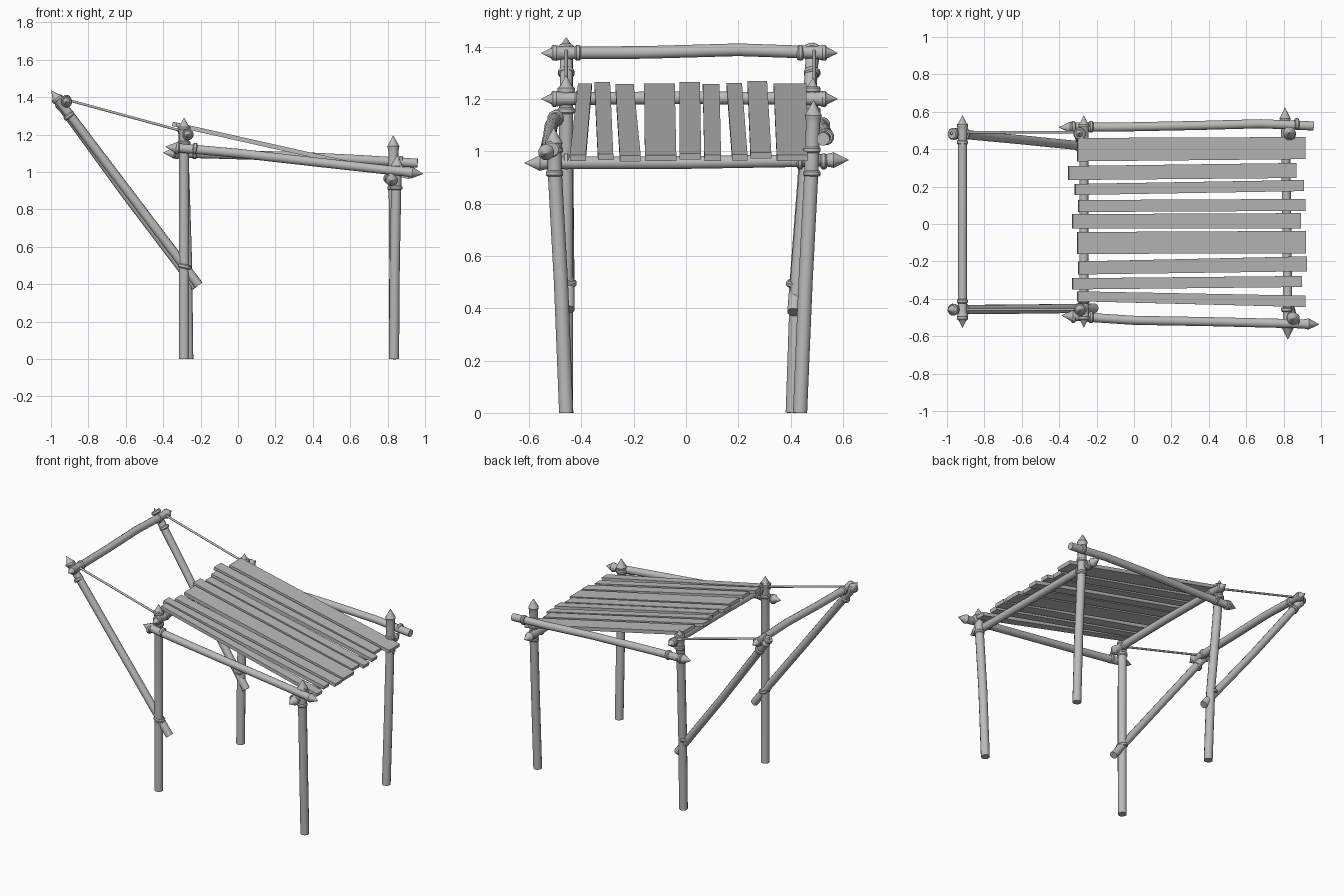
import bpy
import bmesh
import math
from mathutils import Vector

if "Cube" in bpy.data.objects:
    bpy.data.objects.remove(bpy.data.objects["Cube"], do_unlink=True)

SIDES = 12
wood = bpy.data.materials.new("grey wood")
wood.use_nodes = True
grey = (0.5, 0.5, 0.5, 1)
wood.diffuse_color = grey
wood.node_tree.nodes["Principled BSDF"].inputs["Base Color"].default_value = grey


def finish(name, bm, smooth=True):
    bmesh.ops.recalc_face_normals(bm, faces=bm.faces)
    mesh = bpy.data.meshes.new(name)
    bm.to_mesh(mesh)
    bm.free()
    mesh.materials.append(wood)
    obj = bpy.data.objects.new(name, mesh)
    bpy.context.collection.objects.link(obj)
    if smooth:
        bpy.ops.object.select_all(action="DESELECT")
        obj.select_set(True)
        bpy.context.view_layer.objects.active = obj
        bpy.ops.object.shade_smooth_by_angle(angle=math.radians(35))
    return obj


def sweep(name, path, radii):
    """Round tube through the path, one radius per point, capped at both ends."""
    path = [Vector(p) for p in path]
    side = (path[-1] - path[0]).orthogonal().normalized()
    bm = bmesh.new()
    rings = []
    for i, p in enumerate(path):
        t = (path[min(i + 1, len(path) - 1)] - path[max(i - 1, 0)]).normalized()
        u = (side - t * side.dot(t)).normalized()
        v = t.cross(u)
        angles = [2 * math.pi * k / SIDES for k in range(SIDES)]
        rings.append([bm.verts.new(p + radii[i] * (u * math.cos(a) + v * math.sin(a)))
                      for a in angles])
    for a, b in zip(rings, rings[1:]):
        for k in range(SIDES):
            n = (k + 1) % SIDES
            bm.faces.new((a[k], a[n], b[n], b[k]))
    bm.faces.new(rings[0][::-1])
    bm.faces.new(rings[-1])
    return finish(name, bm)


def pole(name, path, r=0.027, start_tip=False, end_tip=False):
    """Pole with optional flared, sharpened ends; the tips lie on the end points."""
    path = [Vector(p) for p in path]

    def tip(end, inner):
        d = (inner - end).normalized()
        steps = [(0, 0.001), (0.058, r + 0.006), (0.068, r + 0.003), (0.085, r)]
        return [(end + d * s, rad) for s, rad in steps]

    pts = [(p, r) for p in path]
    if start_tip:
        pts[:1] = tip(path[0], path[1])
    if end_tip:
        pts[-1:] = tip(path[-1], path[-2])[::-1]
    return sweep(name, [p for p, _ in pts], [q for _, q in pts])


def lashing(name, center, axis, r=0.033, length=0.024):
    """Bulged band around a pole."""
    c, d = Vector(center), Vector(axis).normalized()
    shape = [(-0.5, -0.005), (-0.25, 0.001), (0.25, 0.001), (0.5, -0.005)]
    return sweep(name, [c + d * length * s for s, _ in shape], [r + q for _, q in shape])


# Four posts
posts = {
    "high_right_post": [(-0.288, -0.458, 0), (-0.288, -0.459, 0.6), (-0.288, -0.458, 1.29)],
    "high_left_post": [(-0.266, 0.408, 0), (-0.272, 0.425, 0.5), (-0.288, 0.465, 1.0),
                       (-0.292, 0.487, 1.28)],
    "low_right_post": [(0.834, -0.458, 0), (0.838, -0.478, 0.5), (0.846, -0.502, 0.93),
                       (0.852, -0.506, 1.09)],
    "low_left_post": [(0.834, 0.436, 0), (0.836, 0.457, 0.5), (0.832, 0.482, 0.98),
                      (0.83, 0.488, 1.195)],
}
for name, path in posts.items():
    pole(name, path, 0.028, end_tip=True)

# Cross beams, sharpened at both ends
beams = {
    "low_cross_beam": [(0.823, -0.617, 0.955), (0.817, 0, 0.957), (0.807, 0.622, 0.967)],
    "high_cross_beam": [(-0.268, -0.553, 1.2), (-0.268, 0, 1.205), (-0.268, 0.58, 1.2)],
    "awning_cross_beam": [(-0.917, -0.553, 1.375), (-0.917, -0.15, 1.378),
                          (-0.917, 0.2, 1.388), (-0.917, 0.58, 1.375)],
}
for name, path in beams.items():
    pole(name, path, 0.025, True, True)

# Side rails
pole("right_rail", [(-0.387, -0.488, 1.135), (-0.2, -0.502, 1.118), (0, -0.515, 1.1),
                    (0.4, -0.522, 1.055), (0.99, -0.536, 0.99)], 0.025, True, True)
pole("left_rail", [(-0.4, 0.517, 1.103), (-0.1, 0.518, 1.095), (0.35, 0.527, 1.082),
                   (0.68, 0.536, 1.065), (0.96, 0.524, 1.047)], 0.025, True, False)

# Slanted braces
braces = {
    "right_brace": [(-0.21, -0.45, 0.395), (-0.6, -0.455, 0.91), (-0.998, -0.458, 1.435)],
    "left_brace": [(-0.225, 0.412, 0.385), (-0.6, 0.45, 0.88), (-0.985, 0.486, 1.41)],
}
for name, path in braces.items():
    pole(name, path, 0.025, end_tip=True)

# Stay ropes
for name, y in (("right_rope", -0.458), ("left_rope", 0.49)):
    sweep(name, [(-0.91, y, 1.385), (-0.285, y, 1.215)], [0.007, 0.007])

# Lashings at the joints
for name, x, y in (("right", -0.288, -0.458), ("left", -0.29, 0.482)):
    for z in (1.155, 1.235):
        lashing("high_" + name + "_post_lashing", (x, y, z), (0, 0, 1))
    lashing("foot_" + name + "_lashing", (-0.285, -0.456 if y < 0 else 0.42, 0.495),
            (0.25, 0, 1), 0.037)
    for s in (-0.045, 0.045):
        lashing("high_" + name + "_beam_lashing", (-0.268, y + s, 1.2), (0, 1, 0), 0.03)
        lashing("awning_" + name + "_beam_lashing", (-0.917, y + s, 1.376), (0, 1, 0), 0.03)
        lashing("brace_" + name + "_lashing", (-0.935 + s * 0.7, y, 1.345 - s), (0.6, 0, -0.8), 0.031)
for name, x, y in (("right", 0.846, -0.503), ("left", 0.832, 0.481)):
    for z in (0.915, 1.005):
        lashing("low_" + name + "_post_lashing", (x, y, z), (0, 0, 1))
    for s in (-0.045, 0.045):
        lashing("low_" + name + "_beam_lashing", (0.815, y + s, 0.961), (0, 1, 0), 0.03)
for name, y, high, low in (("right", -0.498, 1.125, 1.008), ("left", 0.519, 1.1, 1.055)):
    lashing(name + "_rail_high_lashing", (-0.23, y, high), (1, 0, -0.1), 0.031)
    lashing(name + "_rail_high_lashing", (-0.325, y, high), (1, 0, -0.1), 0.031)
    lashing(name + "_rail_low_lashing", (0.87, 1.03 * y, low), (1, 0, -0.1), 0.031)

# Sloping roof planks: start x, end x, then the two edges at each end
planks = [
    (-0.305, 0.913, 0.46, 0.335, 0.465, 0.347),
    (-0.353, 0.865, 0.31, 0.235, 0.326, 0.246),
    (-0.317, 0.903, 0.214, 0.155, 0.235, 0.176),
    (-0.3, 0.913, 0.128, 0.064, 0.134, 0.07),
    (-0.332, 0.887, 0.053, -0.024, 0.058, -0.024),
    (-0.305, 0.915, -0.043, -0.16, -0.037, -0.157),
    (-0.3, 0.92, -0.2, -0.27, -0.173, -0.253),
    (-0.332, 0.892, -0.29, -0.35, -0.278, -0.337),
    (-0.305, 0.913, -0.36, -0.413, -0.383, -0.444),
]
for i, (x0, x1, a0, b0, a1, b1) in enumerate(planks):
    bm = bmesh.new()
    outline = [(x0, a0), (x0, b0), (x1, b1), (x1, a1)]
    base = bm.faces.new([bm.verts.new((x, y, 1.167 - 0.224 * x)) for x, y in outline])
    top = bmesh.ops.extrude_face_region(bm, geom=[base])["geom"]
    bmesh.ops.translate(bm, vec=(0.005, 0, 0.023),
                        verts=[g for g in top if isinstance(g, bmesh.types.BMVert)])
    finish("roof_plank_%d" % (i + 1), bm, smooth=False)
